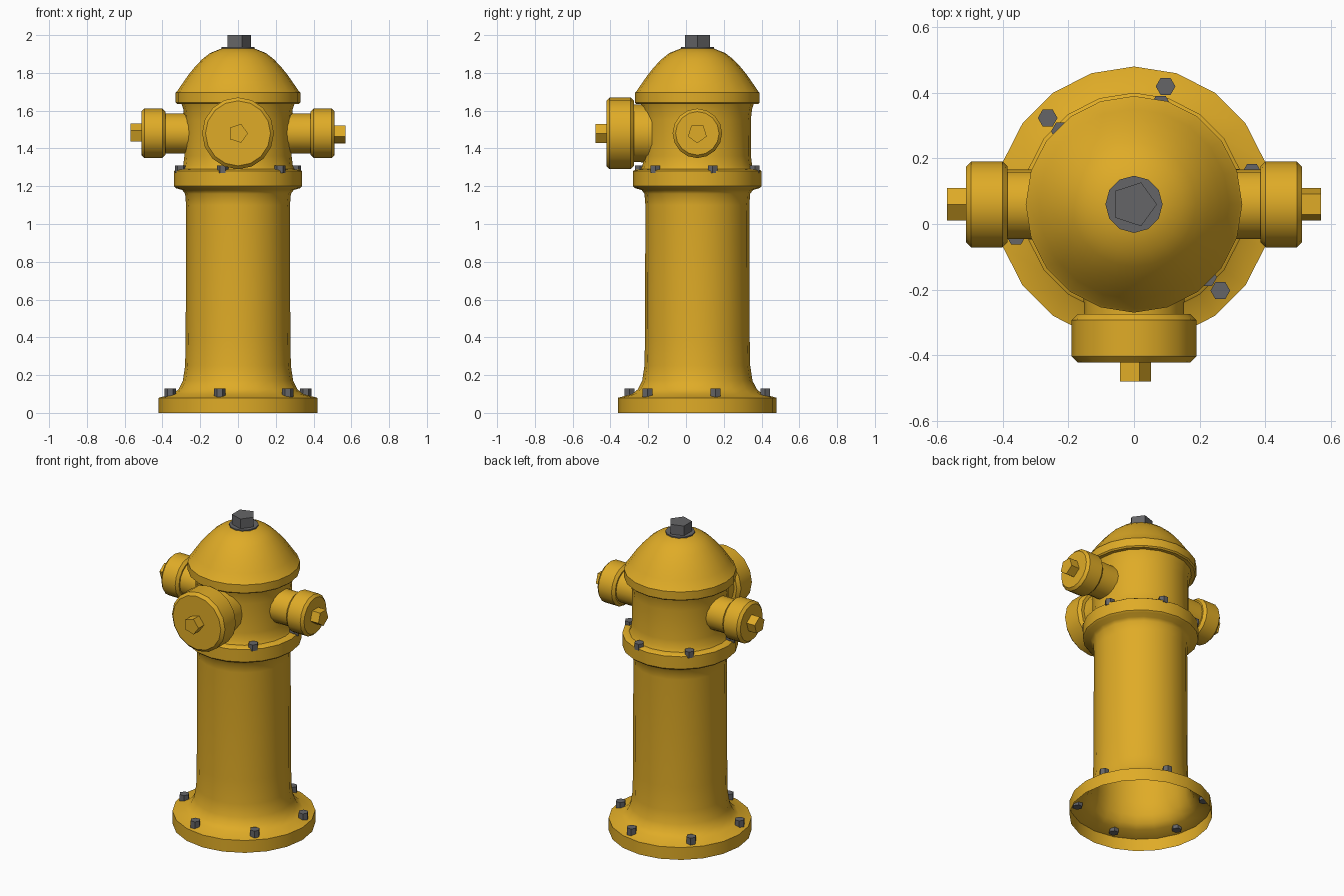
import bpy
import bmesh
from math import cos, sin, pi, radians
from mathutils import Matrix, Vector

if "Cube" in bpy.data.objects:
    bpy.data.objects.remove(bpy.data.objects["Cube"])


def material(name, color):
    mat = bpy.data.materials.new(name)
    mat.use_nodes = True
    mat.diffuse_color = color
    mat.node_tree.nodes["Principled BSDF"].inputs["Base Color"].default_value = color
    return mat


yellow = material("yellow paint", (0.74, 0.41, 0.02, 1))
grey = material("dark grey metal", (0.13, 0.13, 0.135, 1))

AXIS_Y = 0.06
OUTLET_Z = 1.48
centre = Matrix.Translation((0, AXIS_Y, 0))
outlet_centre = Matrix.Translation((0, AXIS_Y, OUTLET_Z))


def lathe(name, profile, sides, mat, place=centre, cap_start=False, cap_end=True):
    """Revolve (radius, height) points around the local z axis."""
    bm = bmesh.new()
    rings = []
    for r, z in profile:
        rings.append([bm.verts.new((r * cos(2 * pi * i / sides),
                                    r * sin(2 * pi * i / sides), z))
                      for i in range(sides)])
    for low, high in zip(rings, rings[1:]):
        for i in range(sides):
            j = (i + 1) % sides
            bm.faces.new((low[i], low[j], high[j], high[i]))
    if cap_start:
        bm.faces.new(rings[0][::-1])
    if cap_end:
        bm.faces.new(rings[-1])
    bm.transform(place)
    mesh = bpy.data.meshes.new(name)
    bm.to_mesh(mesh)
    bm.free()
    mesh.materials.append(mat)
    obj = bpy.data.objects.new(name, mesh)
    bpy.context.collection.objects.link(obj)
    bpy.ops.object.select_all(action='DESELECT')
    obj.select_set(True)
    bpy.context.view_layer.objects.active = obj
    bpy.ops.object.shade_smooth_by_angle(angle=radians(38))
    return obj


# Hollow barrel with its foot flange and middle flange, open underneath
lathe("barrel", [
    (0.42, 0), (0.42, 0.08), (0.345, 0.1), (0.315, 0.125), (0.292, 0.17),
    (0.28, 0.25), (0.277, 0.4), (0.275, 1.1), (0.28, 1.16), (0.295, 1.18),
    (0.33, 1.19), (0.34, 1.2), (0.34, 1.28), (0.33, 1.287), (0.3, 1.29),
    (0.29, 1.31), (0.284, 1.36), (0.283, 1.55), (0.29, 1.61), (0.3, 1.64),
], 20, yellow, cap_end=False)

# Domed bonnet
lathe("bonnet", [
    (0.3, 1.635), (0.322, 1.635), (0.33, 1.643), (0.33, 1.695), (0.322, 1.703),
    (0.29, 1.75), (0.262, 1.79), (0.228, 1.832), (0.19, 1.872), (0.148, 1.905),
    (0.085, 1.93), (0.04, 1.935),
], 20, yellow)

# Washer and operating nut on top
lathe("top_washer", [(0.087, 1.92), (0.087, 1.937)], 12, grey)
lathe("top_nut", [(0.07, 1.93), (0.07, 2.0)], 5, grey)


def outlet(label, turn, neck_r, cap_r, start, end, bevel, nut_end):
    """Neck, bevelled cap and five-sided nut pointing along a turned z axis."""
    place = outlet_centre @ turn
    lathe(label + "_outlet_neck",
          [(neck_r * 1.02, 0.24), (neck_r, 0.3), (neck_r, start + 0.02)],
          16, yellow, place)
    lathe(label + "_outlet_cap",
          [(cap_r - bevel, start), (cap_r, start + bevel),
           (cap_r, end - bevel), (cap_r - bevel, end)],
          16, yellow, place, cap_start=True)
    lathe(label + "_outlet_nut", [(0.0525, end - 0.01), (0.0525, nut_end)],
          5, yellow, place)


outlet("left", Matrix.Rotation(pi / 2, 4, 'Y'), 0.106, 0.131, 0.385, 0.512, 0.016, 0.57)
outlet("right", Matrix.Rotation(-pi / 2, 4, 'Y'), 0.106, 0.131, 0.385, 0.512, 0.016, 0.57)
outlet("front", Matrix.Rotation(pi / 2, 4, 'X'), 0.153, 0.19, 0.335, 0.482, 0.018, 0.54)

# Rings of six hexagonal bolts on both flanges
for label, radius, bottom, top in (("foot", 0.372, 0.075, 0.13),
                                   ("middle", 0.315, 1.27, 1.31)):
    for k in range(6):
        angle = radians(15 + 60 * k)
        spot = Vector((radius * cos(angle), radius * sin(angle) + AXIS_Y, 0))
        lathe(f"{label}_bolt_{k + 1}", [(0.03, bottom), (0.03, top)], 6, grey,
              Matrix.Translation(spot), cap_start=True)
